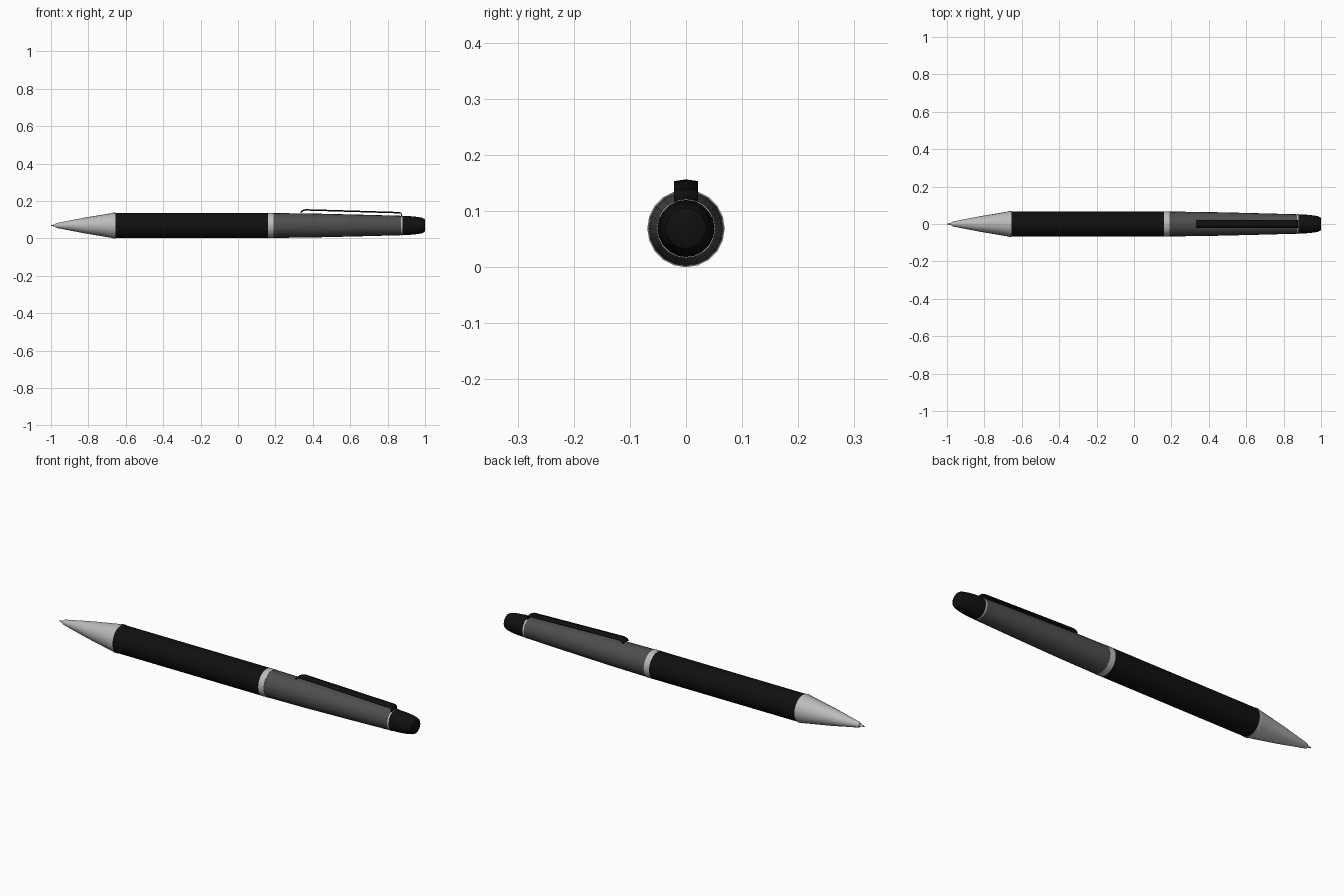
import bpy, bmesh, math

cube = bpy.data.objects.get("Cube")
if cube:
    bpy.data.objects.remove(cube, do_unlink=True)

SIDES = 20
AXIS_Z = 0.069


def material(name, value):
    m = bpy.data.materials.new(name)
    m.use_nodes = True
    colour = (value, value, value, 1)
    m.diffuse_color = colour
    m.node_tree.nodes["Principled BSDF"].inputs["Base Color"].default_value = colour
    return m


black = material("black", 0.005)
grey = material("dark grey", 0.075)
silver = material("silver", 0.5)


def finish(bm, name, mat, angle=35):
    bmesh.ops.recalc_face_normals(bm, faces=bm.faces)
    mesh = bpy.data.meshes.new(name)
    bm.to_mesh(mesh)
    bm.free()
    mesh.materials.append(mat)
    ob = bpy.data.objects.new(name, mesh)
    bpy.context.collection.objects.link(ob)
    bpy.ops.object.select_all(action="DESELECT")
    ob.select_set(True)
    bpy.context.view_layer.objects.active = ob
    bpy.ops.object.shade_smooth_by_angle(angle=math.radians(angle))
    return ob


def turned(name, profile, mat):
    """Solid of revolution along x from (x, radius) points, capped at both ends."""
    bm = bmesh.new()
    rings = []
    for x, r in profile:
        rings.append([bm.verts.new((x, r * math.sin(a), AXIS_Z + r * math.cos(a)))
                      for a in (math.tau * i / SIDES for i in range(SIDES))])
    for a, b in zip(rings, rings[1:]):
        for i in range(SIDES):
            j = (i + 1) % SIDES
            bm.faces.new((a[i], a[j], b[j], b[i]))
    bm.faces.new(rings[0])
    bm.faces.new(rings[-1])
    return finish(bm, name, mat)


# Writing end
turned("point", [(-1, 0.002), (-0.975, 0.007)], silver)
turned("tip_cone", [(-0.975, 0.011), (-0.965, 0.014), (-0.82, 0.042),
                    (-0.675, 0.066), (-0.665, 0.069), (-0.655, 0.069)], silver)

# Barrel
turned("grip", [(-0.655, 0.067), (0.16, 0.067)], black)
turned("middle_ring", [(0.16, 0.0675), (0.19, 0.0675)], silver)
turned("upper_barrel", [(0.19, 0.0665), (0.4, 0.064), (0.65, 0.058), (0.872, 0.052)], grey)
turned("end_ring", [(0.872, 0.0525), (0.88, 0.0525)], silver)
turned("end_cap", [(0.88, 0.051), (0.92, 0.05), (0.96, 0.046), (0.985, 0.041),
                   (0.996, 0.036), (1, 0.028)], black)

# Pocket clip: bent strip with a slightly crowned top
path = [(0.336, 0.138), (0.345, 0.147), (0.36, 0.151), (0.5, 0.147),
        (0.862, 0.136), (0.872, 0.133), (0.875, 0.116)]
bm = bmesh.new()
rows = [[bm.verts.new((x, y, z + lift)) for y, lift in ((-0.021, 0), (0, 0.003), (0.021, 0))]
        for x, z in path]
for a, b in zip(rows, rows[1:]):
    for i in range(2):
        bm.faces.new((a[i], a[i + 1], b[i + 1], b[i]))
clip = finish(bm, "pocket_clip", black)
solid = clip.modifiers.new("thickness", "SOLIDIFY")
solid.thickness = 0.005
solid.offset = 0
